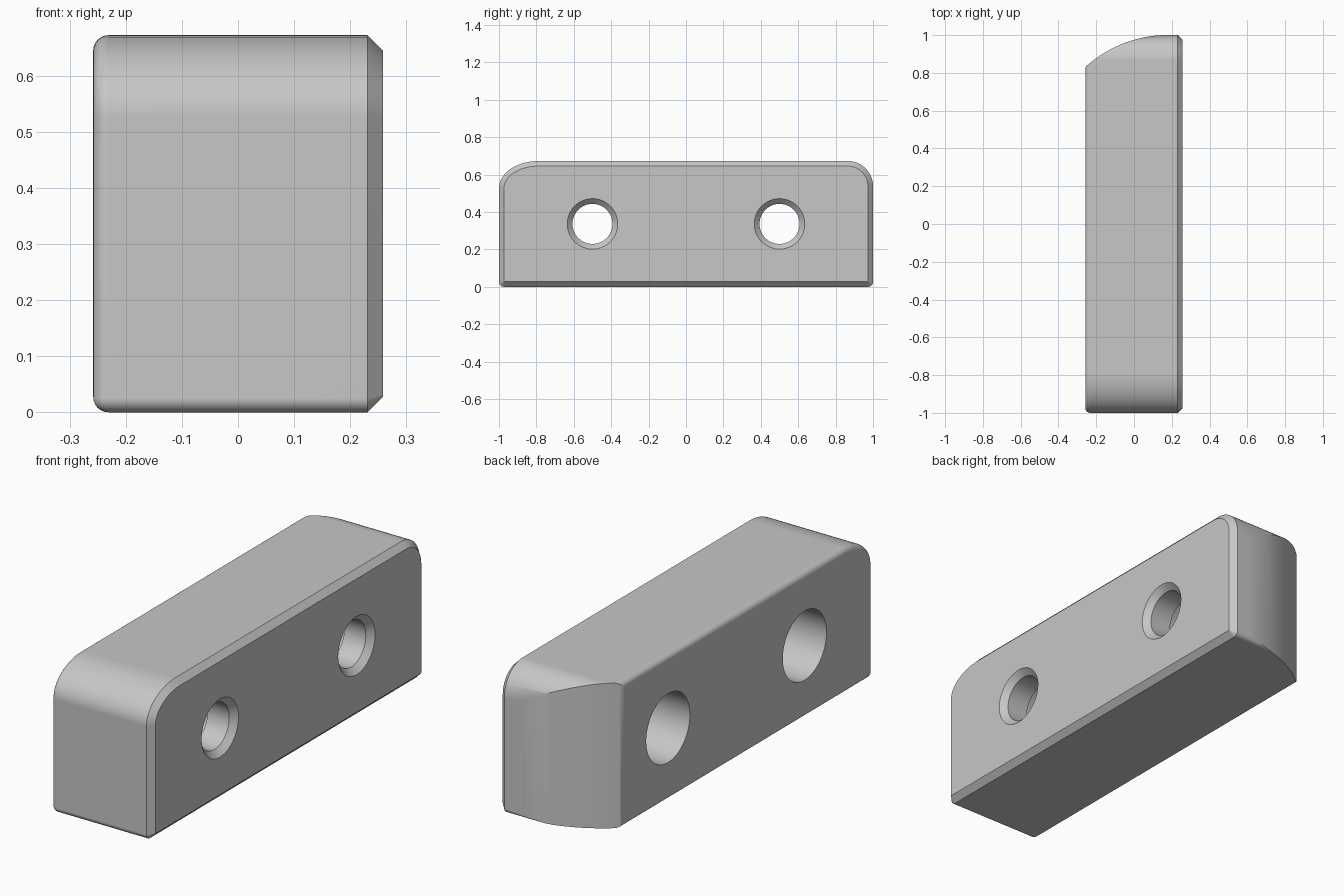
import bpy, bmesh
from math import sin, cos, pi, tau

cube = bpy.data.objects.get("Cube")
if cube:
    bpy.data.objects.remove(cube, do_unlink=True)

HALF_X, HEIGHT, EDGE = 0.258, 0.672, 0.027

grey = bpy.data.materials.new("plain_grey")
grey.use_nodes = True
colour = (0.57, 0.57, 0.57, 1)
grey.diffuse_color = colour
grey.node_tree.nodes["Principled BSDF"].inputs["Base Color"].default_value = colour


def loft(name, rings):
    """Closed solid through a list of equal-length rings."""
    bm = bmesh.new()
    loops = [[bm.verts.new(p) for p in ring] for ring in rings]
    for a, b in zip(loops, loops[1:]):
        for i in range(len(a)):
            j = (i + 1) % len(a)
            bm.faces.new((a[i], a[j], b[j], b[i]))
    bm.faces.new(loops[0])
    bm.faces.new(loops[-1])
    bmesh.ops.recalc_face_normals(bm, faces=bm.faces)
    mesh = bpy.data.meshes.new(name)
    bm.to_mesh(mesh)
    bm.free()
    obj = bpy.data.objects.new(name, mesh)
    bpy.context.collection.objects.link(obj)
    mesh.materials.append(grey)
    return obj


def outline(x, inset):
    """Side profile with rounded corners, shrunk by inset."""
    y, bottom, top = 1 - inset, inset, HEIGHT - inset
    small = max(0.025 - inset, 0.004)
    corners = [  # side, up/down, radius in y, radius in z, segments
        (1, 1, 0.135 - inset, 0.135 - inset, 14),
        (-1, 1, 0.21 - inset, 0.145 - inset, 14),
        (-1, -1, small, small, 5),
        (1, -1, small, small, 5)]
    ring = []
    for k, (sy, sz, ry, rz, n) in enumerate(corners):
        cy = sy * (y - ry)
        cz = top - rz if sz > 0 else bottom + rz
        for i in range(n + 1):
            t = (k + i / n) * pi / 2
            ring.append((x, cy + ry * cos(t), cz + rz * sin(t)))
    return ring


def circle(x, r, y, n=64):
    return [(x, y + r * cos(tau * i / n), HEIGHT / 2 + r * sin(tau * i / n)) for i in range(n)]


def cut(target, tool, operation):
    mod = target.modifiers.new("cut", 'BOOLEAN')
    mod.object, mod.operation, mod.solver = tool, operation, 'EXACT'
    bpy.context.view_layer.objects.active = target
    bpy.ops.object.modifier_apply(modifier=mod.name)
    bpy.data.objects.remove(tool, do_unlink=True)


# Block: rounded edge on one side, chamfered edge on the other
steps = [i / 6 * pi / 2 for i in range(7)]
rings = [outline(-HALF_X + EDGE * (1 - cos(t)), EDGE * (1 - sin(t))) for t in steps]
rings += [outline(HALF_X - EDGE, 0), outline(HALF_X, EDGE)]
block = loft("block", rings)

# Curved back end, trimmed by a plan-shaped prism
R, CX = 0.65, 0.18
plan = [(-HALF_X, -1.2), (0.4, -1.2), (0.4, 1.0005)]
n = 24
for i in range(n + 1):
    x = CX - (CX + HALF_X) * i / n
    plan.append((x, 1.0005 - R + (R * R - (x - CX) ** 2) ** 0.5))
# soften the corner where the curve meets the flat side
px, py = plan.pop()
plan += [(px + 0.009, py + 0.009), (px + 0.003, py + 0.001), (px, py - 0.011)]
# leave clearance on the flat side away from the corner
plan += [(px - 0.01, py - 0.05)]
plan[0] = (px - 0.01, -1.2)
trim = loft("end_trim", [[(x, y, z) for x, y in plan] for z in (-0.1, HEIGHT + 0.1)])
cut(block, trim, 'INTERSECT')

# Two counterbored holes with a chamfered mouth
for y in (-0.5, 0.5):
    drill = loft("hole_cutter", [
        circle(-0.3, 0.16, y), circle(0.12, 0.16, y), circle(0.12, 0.107, y),
        circle(0.23, 0.107, y), circle(HALF_X + 0.02, 0.155, y)])
    cut(block, drill, 'DIFFERENCE')

# Smooth curves, crisp edges
bpy.ops.object.select_all(action='DESELECT')
block.select_set(True)
bpy.context.view_layer.objects.active = block
bpy.ops.object.shade_smooth_by_angle(angle=0.55)
weighted = block.modifiers.new("even_shading", 'WEIGHTED_NORMAL')
weighted.keep_sharp = True
